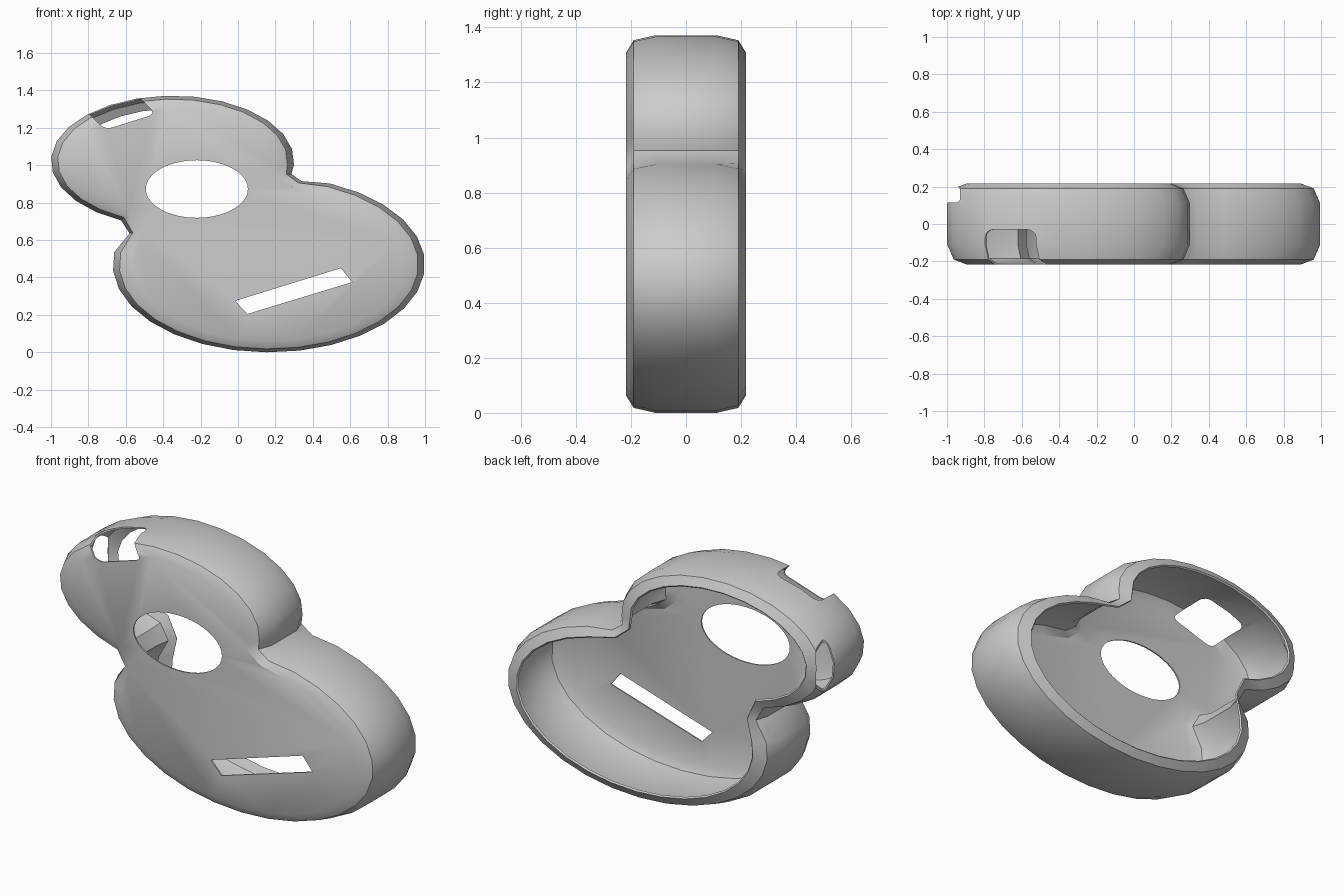
import bpy, bmesh, math

if "Cube" in bpy.data.objects:
    bpy.data.objects.remove(bpy.data.objects["Cube"])

# Two overlapping lobes: centre x, centre z, radius x, radius z
UPPER = (-0.35, 1.022, 0.65, 0.35)
LOWER = (0.165, 0.47, 0.835, 0.47)


def point(e, deg):
    a = math.radians(deg)
    return e[0] + e[2] * math.cos(a), e[1] + e[3] * math.sin(a)


def arc(e, a0, a1, n, dx, dz):
    """Part of a lobe, with its radii inset by dx, dz."""
    small = (e[0], e[1], e[2] - dx, e[3] - dz)
    return [point(small, a0 + (a1 - a0) * i / n) for i in range(n + 1)]


def outline(dx, dz):
    """Figure-eight outline with a small step at each side of the waist."""
    return (arc(UPPER, -3, 245, 18, dx, dz)
            + [(-0.58 + 0.5 * dx, 0.636 + 0.2 * dz)]
            + arc(LOWER, 172, 427, 21, dx, dz)
            + [(0.34 - 0.5 * dx, 0.915 - 0.5 * dz), (0.286 - 0.8 * dx, 0.953)])


def loft(name, rings):
    """Skin a list of (y, xz outline) rings and cap both ends."""
    bm = bmesh.new()
    loops = [[bm.verts.new((x, y, z)) for x, z in pts] for y, pts in rings]
    n = len(loops[0])
    for a, b in zip(loops, loops[1:]):
        for i in range(n):
            j = (i + 1) % n
            bm.faces.new((a[i], a[j], b[j], b[i]))
    bm.faces.new(loops[0])
    bm.faces.new(loops[-1])
    bmesh.ops.recalc_face_normals(bm, faces=bm.faces)
    me = bpy.data.meshes.new(name)
    bm.to_mesh(me)
    bm.free()
    ob = bpy.data.objects.new(name, me)
    bpy.context.collection.objects.link(ob)
    return ob


def cut(target, name, pts, y0, y1, bevel=0):
    """Subtract a prism with an xz profile."""
    c = loft(name, [(y0, pts), (y1, pts)])
    c.hide_render = True
    if bevel:
        b = c.modifiers.new("round", 'BEVEL')
        b.width, b.segments = bevel, 4
    m = target.modifiers.new(name, 'BOOLEAN')
    m.object, m.operation, m.solver = c, 'DIFFERENCE', 'EXACT'
    bpy.context.view_layer.objects.active = target
    bpy.ops.object.modifier_apply(modifier=m.name)
    bpy.data.objects.remove(c)


# Thin shell: bevelled outer skin, turned-in rear rim, matching inner skin
outer = [(-0.217, 0.105, 0.062), (-0.19, 0.035, 0.018), (-0.11, 0, 0),
         (0.11, 0, 0), (0.19, 0.035, 0.018), (0.217, 0.105, 0.062)]
inner = [(y * 0.965, dx + 0.008, dz + 0.008) for y, dx, dz in reversed(outer)]
shell = loft("case_shell", [(y, outline(dx, dz)) for y, dx, dz in outer + inner])

# Oval window
cut(shell, "window_cutter",
    [point((-0.22, 0.873, 0.273, 0.154), 9 * i) for i in range(40)], -0.4, 0)
# Slanted slot
cut(shell, "slot_cutter", [(-0.015, 0.275), (0.55, 0.45), (0.61, 0.375), (0.05, 0.205)], -0.4, 0)
# Rounded notch through the upper edge
cut(shell, "notch_cutter",
    [(-0.71, 1.19), (-0.44, 1.275), (-0.64, 1.475), (-0.91, 1.39)], -0.4, -0.03, 0.04)
# Small opening in the left end
cut(shell, "side_opening_cutter",
    [(-1.2, 0.8), (-0.93, 0.8), (-0.93, 1.25), (-1.2, 1.25)], 0.115, 0.2, 0.02)

bpy.ops.object.select_all(action='DESELECT')
shell.select_set(True)
bpy.context.view_layer.objects.active = shell
bpy.ops.object.shade_smooth_by_angle(angle=math.radians(35))
